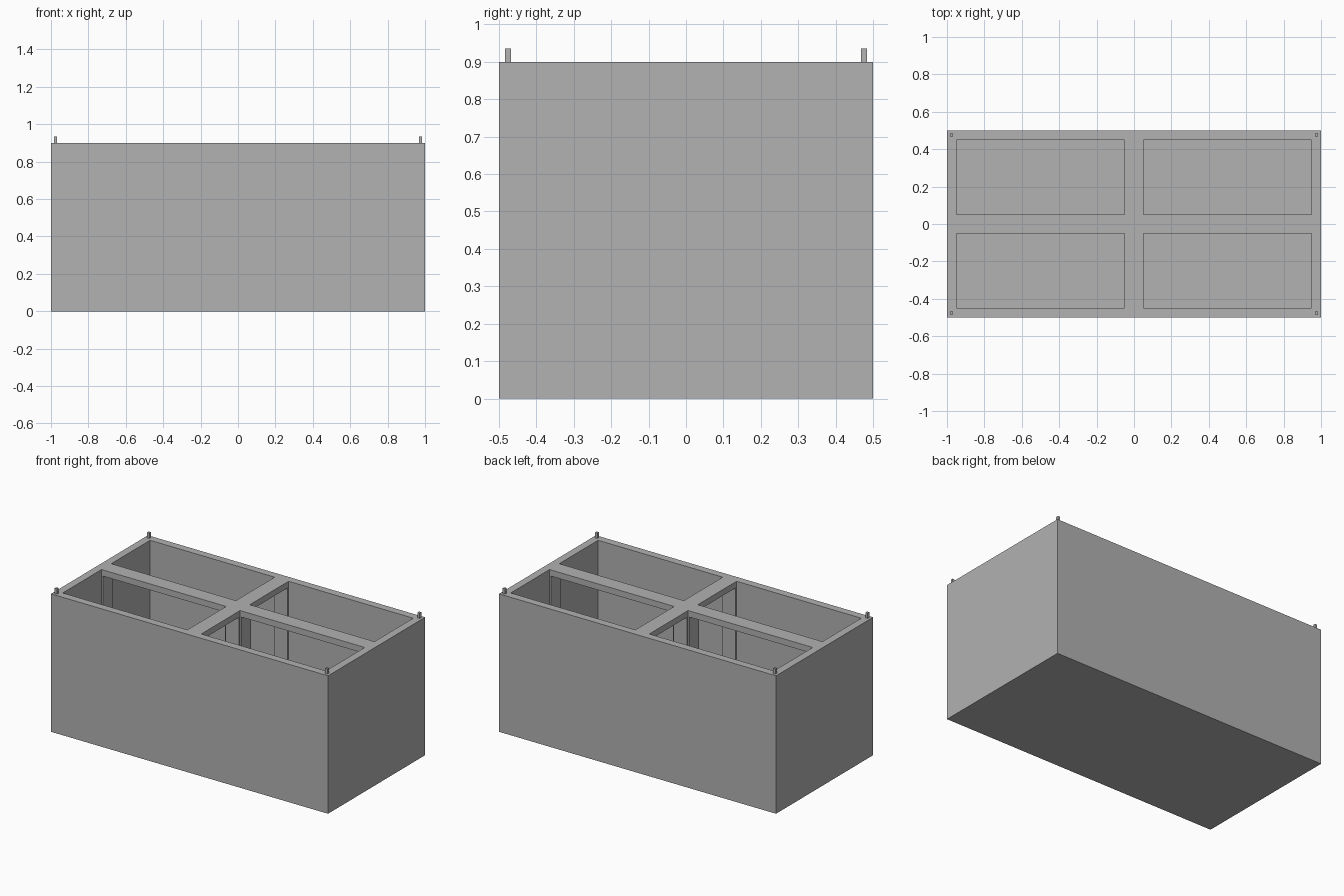
import bpy

if "Cube" in bpy.data.objects:
    bpy.data.objects.remove(bpy.data.objects["Cube"])

WALL, FLOOR, TOP = 0.05, 0.05, 0.9

grey = bpy.data.materials.new("plain grey")
grey.diffuse_color = (0.445, 0.445, 0.445, 1)
grey.use_nodes = True
grey.node_tree.nodes["Principled BSDF"].inputs["Base Color"].default_value = grey.diffuse_color


def box(name, lo, hi):
    """Axis-aligned box between two corners."""
    bpy.ops.mesh.primitive_cube_add(size=1)
    ob = bpy.context.object
    ob.name = name
    size = [b - a for a, b in zip(lo, hi)]
    mid = [(a + b) / 2 for a, b in zip(lo, hi)]
    for v in ob.data.vertices:
        v.co = [c * s + m for c, s, m in zip(v.co, size, mid)]
    ob.data.materials.append(grey)
    return ob


def cut(target, lo, hi):
    """Subtract a box from the target."""
    cutter = box("cutter", lo, hi)
    cutter.hide_render = True
    mod = target.modifiers.new("cut", 'BOOLEAN')
    mod.operation = 'DIFFERENCE'
    mod.solver = 'EXACT'
    mod.object = cutter
    bpy.context.view_layer.objects.active = target
    bpy.ops.object.modifier_apply(modifier=mod.name)
    bpy.data.objects.remove(cutter)


def span(sign, a, b):
    return sorted((sign * a, sign * b))


# Outer crate
crate = box("crate", (-1, -0.5, 0), (1, 0.5, TOP))

# Four open compartments
for sx in (-1, 1):
    for sy in (-1, 1):
        x0, x1 = span(sx, WALL, 1 - WALL)
        y0, y1 = span(sy, WALL, 0.5 - WALL)
        cut(crate, (x0, y0, FLOOR), (x1, y1, 1.0))

# Openings through the dividers, leaving a beam and thin posts
LOW, HIGH = FLOOR + 0.01, TOP - 0.04
for s in (-1, 1):
    a, b = span(s, 0.06, 0.94)
    cut(crate, (a, -0.1, LOW), (b, 0.1, HIGH))
    a, b = span(s, 0.06, 0.44)
    cut(crate, (-0.1, a, LOW), (0.1, b, HIGH))

# Stacking pins on the corners
for sx in (-1, 1):
    for sy in (-1, 1):
        x0, x1 = span(sx, 0.968, 0.984)
        y0, y1 = span(sy, 0.468, 0.484)
        box("corner_pin", (x0, y0, TOP - 0.01), (x1, y1, 0.935))
